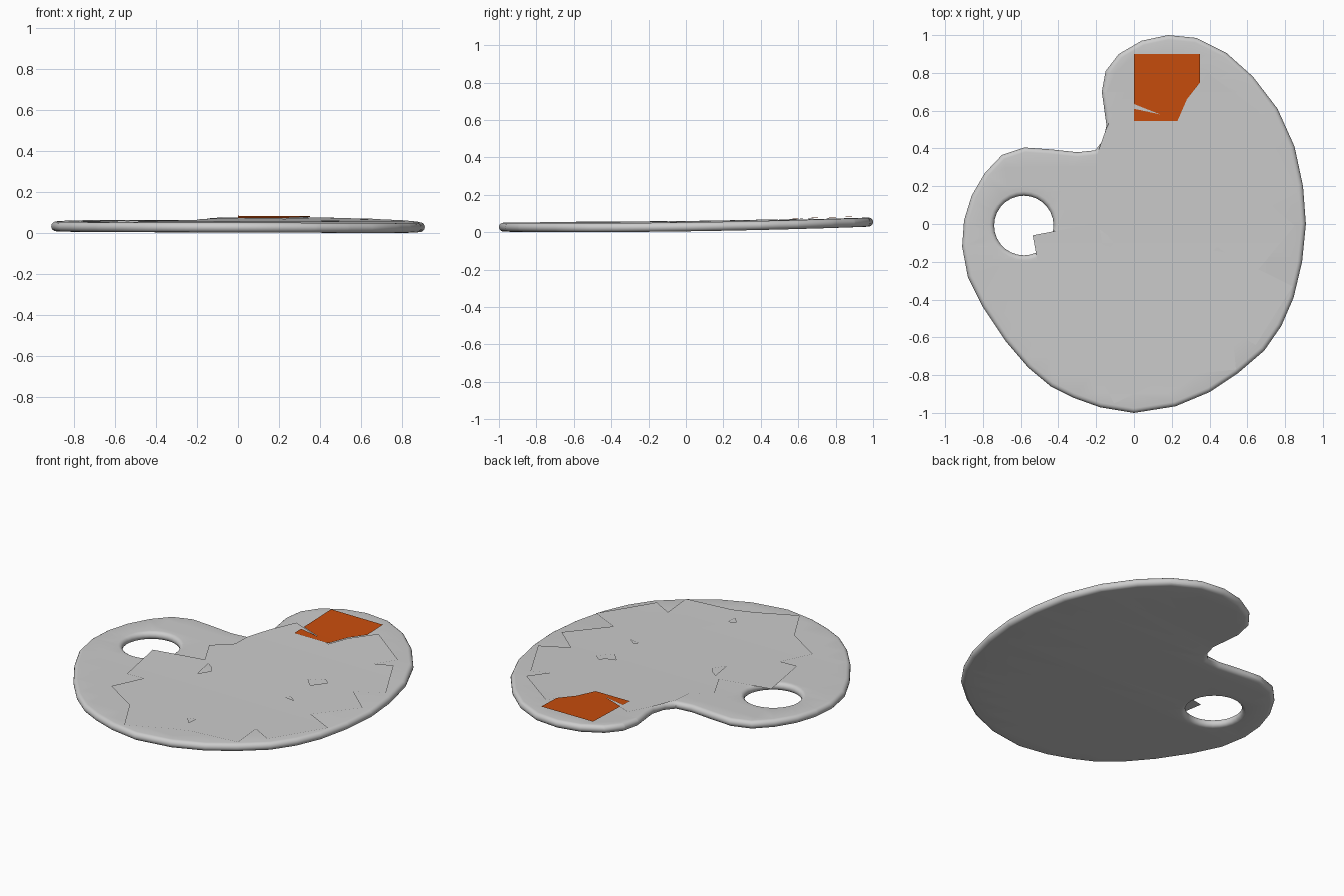
import bpy, bmesh, math
from mathutils import Vector

if "Cube" in bpy.data.objects:
    bpy.data.objects.remove(bpy.data.objects["Cube"])

R = 0.024  # half thickness, also the edge radius


def lift(x, y):
    # gentle warp of the board
    return 0.0315 + 0.014 * y + 0.010 * y * y - 0.003 * x


def offset(pts, d):
    # moves a closed loop to its left by d
    out = []
    for i, p in enumerate(pts):
        a, b, c = Vector(pts[i - 1]), Vector(p), Vector(pts[(i + 1) % len(pts)])
        u, v = (b - a).normalized(), (c - b).normalized()
        n1, n2 = Vector((-u.y, u.x)), Vector((-v.y, v.x))
        m = (n1 + n2).normalized()
        out.append(b + m * d / max(m.dot(n1), 0.6))
    return out


def ring(bm, pts, z):
    vs = [bm.verts.new((p[0], p[1], z)) for p in pts]
    es = [bm.edges.new((vs[i - 1], vs[i])) for i in range(len(vs))]
    return vs, es


def finish(bm, name, smooth=False, color=None):
    # slice in y so that flat areas can follow the warp
    for k in range(-9, 10):
        bmesh.ops.bisect_plane(bm, geom=bm.verts[:] + bm.edges[:] + bm.faces[:],
                               dist=1e-5, plane_co=(0, k / 10, 0), plane_no=(0, 1, 0))
    for v in bm.verts:
        v.co.z += lift(v.co.x, v.co.y)
    me = bpy.data.meshes.new(name)
    bm.to_mesh(me)
    bm.free()
    ob = bpy.data.objects.new(name, me)
    bpy.context.collection.objects.link(ob)
    if color:
        mat = bpy.data.materials.new(name)
        mat.diffuse_color = color
        mat.use_nodes = True
        mat.node_tree.nodes["Principled BSDF"].inputs["Base Color"].default_value = mat.diffuse_color
        me.materials.append(mat)
    if smooth:
        bpy.context.view_layer.objects.active = ob
        ob.select_set(True)
        bpy.ops.object.shade_smooth_by_angle(angle=math.radians(40))
        ob.select_set(False)
    return ob


def sheet(name, loops, z, color=None):
    bm = bmesh.new()
    edges = [e for pts in loops for e in ring(bm, pts, z)[1]]
    bmesh.ops.triangle_fill(bm, edges=edges, use_beauty=True, normal=(0, 0, 1))
    for f in bm.faces:
        f.normal_update()
        if f.normal.z < 0:
            f.normal_flip()
    return finish(bm, name, color=color)


# Palette board: counter-clockwise rim and clockwise thumb hole, rounded edges
rim = [(.18, 1), (.04, .97), (-.08, .9), (-.15, .81), (-.17, .7), (-.145, .52),
       (-.165, .44), (-.205, .39), (-.3, .38), (-.44, .395), (-.58, .405), (-.7, .365),
       (-.79, .27), (-.86, .15), (-.9, .02), (-.91, -.12), (-.88, -.28), (-.8, -.44),
       (-.68, -.62), (-.56, -.76), (-.44, -.86), (-.32, -.92), (-.18, -.97), (0, -1),
       (.22, -.965), (.4, -.89), (.55, -.79), (.69, -.67), (.78, -.54), (.845, -.39),
       (.89, -.2), (.91, 0), (.895, .2), (.85, .41), (.76, .61), (.63, .78),
       (.49, .905), (.33, .985)]
hole = [(-.583 + .158 * math.cos(-i * math.tau / 28), -.008 + .158 * math.sin(-i * math.tau / 28))
        for i in range(28)]
bm = bmesh.new()
caps = {0: [], 8: []}
for loop in (rim, hole):
    prev = None
    for k in range(9):
        a = -math.pi / 2 + k * math.pi / 8
        vs, es = ring(bm, offset(loop, R * (1 - math.cos(a))), R * math.sin(a))
        if k in caps:
            caps[k] += es
        if prev:
            for i in range(len(vs)):
                bm.faces.new((prev[i - 1], prev[i], vs[i], vs[i - 1]))
        prev = vs
for es in caps.values():
    bmesh.ops.triangle_fill(bm, edges=es, use_beauty=True)
bmesh.ops.recalc_face_normals(bm, faces=bm.faces[:])
finish(bm, "palette_board", smooth=True)

# Jagged dried paint layer with small gaps
jag = [(-.225, 0), (-.535, -.06), (-.475, -.395), (-.365, -.39), (-.455, -.575),
       (-.23, -.72), (-.105, -.95), (.13, -.84), (.25, -.80), (.54, -.77), (.52, -.57),
       (.645, -.64), (.84, -.33), (.66, -.24), (.85, -.01), (.69, .13), (.85, .215),
       (.685, .525), (.585, .48), (.665, .595), (.39, .8), (.28, .66), (.23, .545),
       (.14, .58), (-.07, .665), (-.145, .51), (-.195, .37), (-.2, .26), (-.31, .165)]
gaps = [[(.39, .12), (.445, .06), (.51, .14), (.47, .17), (.45, .14)],
        [(.42, -.14), (.48, -.15), (.44, -.12)],
        [(-.18, -.03), (-.155, -.17), (-.11, -.1), (-.14, -.06)],
        [(.13, -.67), (.17, -.72), (.175, -.66)]]
sheet("paint_layer", [jag] + gaps, R + 0.004)

# Orange paint patch
patch = [(0, .9), (0, .635), (.14, .58), (0, .61), (0, .545), (.23, .545),
         (.28, .66), (.35, .75), (.35, .9)]
sheet("orange_patch", [patch], R + 0.008, (0.58, 0.075, 0.004, 1))
